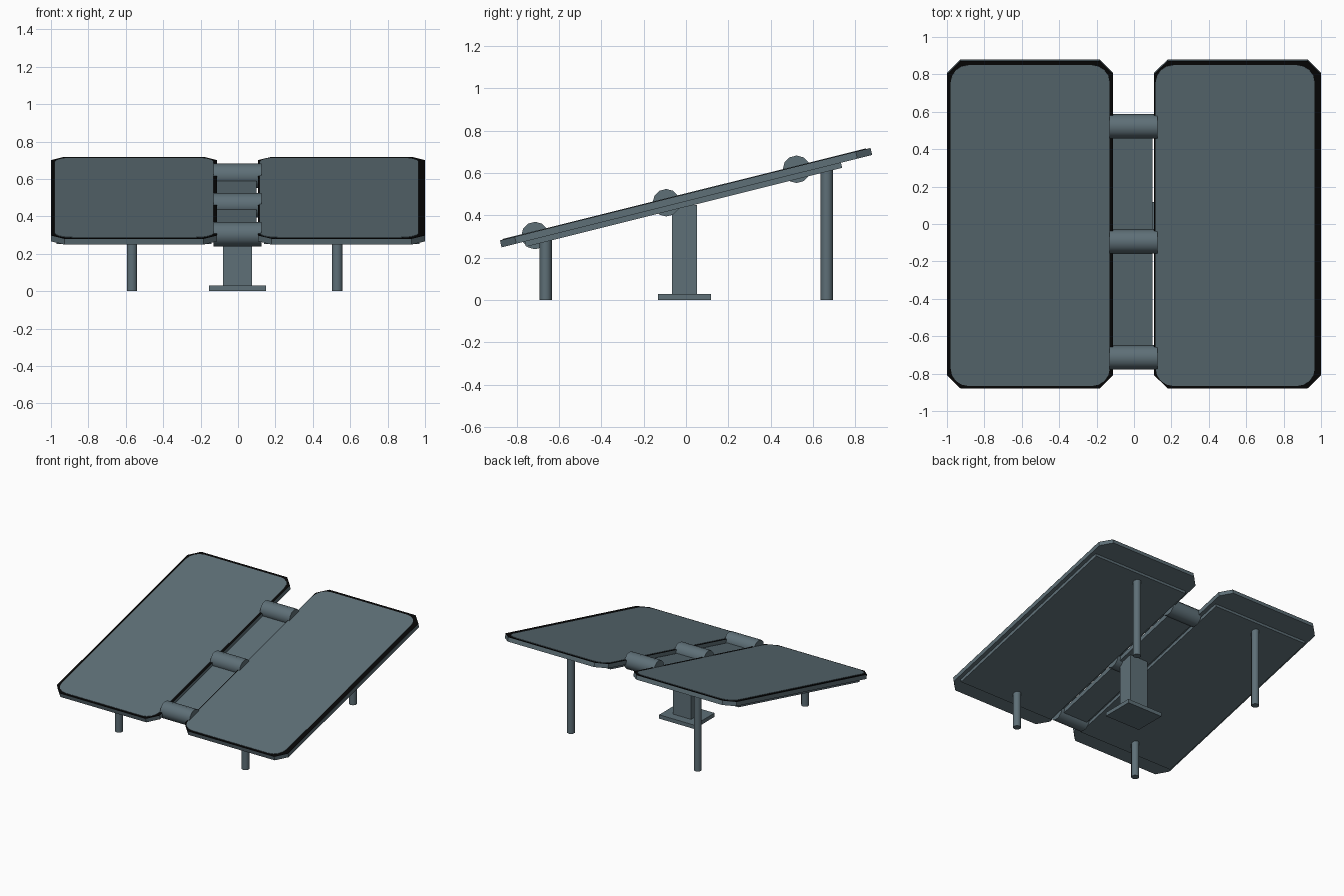
import bpy, bmesh, math
from mathutils import Matrix

if "Cube" in bpy.data.objects:
    bpy.data.objects.remove(bpy.data.objects["Cube"])

TILT = Matrix.Translation((0, 0, 0.485)) @ Matrix.Rotation(math.radians(14), 4, 'X')


def material(name, rgb):
    m = bpy.data.materials.new(name)
    m.diffuse_color = (*rgb, 1)
    m.use_nodes = True
    m.node_tree.nodes["Principled BSDF"].inputs["Base Color"].default_value = m.diffuse_color
    return m


GREY = material("slate grey", (0.112, 0.160, 0.185))
BLACK = material("black border", (0.002, 0.002, 0.002))


def finish(name, bm, mat, matrix=None):
    if matrix:
        bm.transform(matrix)
    bmesh.ops.recalc_face_normals(bm, faces=bm.faces)
    me = bpy.data.meshes.new(name)
    bm.to_mesh(me)
    bm.free()
    me.materials.append(mat)
    ob = bpy.data.objects.new(name, me)
    bpy.context.collection.objects.link(ob)
    return ob


def box(name, lo, hi, mat, matrix=None):
    bm = bmesh.new()
    bmesh.ops.create_cube(bm, size=1)
    for v in bm.verts:
        v.co = [l + (c + 0.5) * (h - l) for c, l, h in zip(v.co, lo, hi)]
    return finish(name, bm, mat, matrix)


def rounded_slab(name, x0, x1, y0, y1, z0, z1, r, steps, mat):
    """Slab with rounded (steps > 1) or chamfered (steps = 1) corners."""
    bm = bmesh.new()
    pts = []
    corners = [(x1 - r, y1 - r), (x0 + r, y1 - r), (x0 + r, y0 + r), (x1 - r, y0 + r)]
    for i, (cx, cy) in enumerate(corners):
        for k in range(steps + 1):
            a = math.pi / 2 * (i + k / steps)
            pts.append((cx + r * math.cos(a), cy + r * math.sin(a), z0))
    face = bm.faces.new([bm.verts.new(p) for p in pts])
    ext = bmesh.ops.extrude_face_region(bm, geom=[face])
    for g in ext["geom"]:
        if isinstance(g, bmesh.types.BMVert):
            g.co.z = z1
    return finish(name, bm, mat, TILT)


def cylinder(name, radius, depth, sides, matrix):
    bm = bmesh.new()
    bmesh.ops.create_cone(bm, cap_ends=True, segments=sides, radius1=radius,
                          radius2=radius, depth=depth)
    ob = finish(name, bm, GREY, matrix)
    bpy.ops.object.select_all(action='DESELECT')
    ob.select_set(True)
    bpy.context.view_layer.objects.active = ob
    bpy.ops.object.shade_smooth_by_angle(angle=math.radians(50))


# Two tilted panels: slab, black border, inset surface and backing plate
for side, x0, x1, s0, s1 in (("left", -1, -0.112, -0.98, -0.13),
                             ("right", 0.108, 1, 0.116, 0.966)):
    rounded_slab(side + "_panel", x0, x1, -0.902, 0.902, -0.018, 0.014, 0.072, 1, GREY)
    rounded_slab(side + "_border", x0, x1, -0.902, 0.902, 0.014, 0.016, 0.072, 1, BLACK)
    rounded_slab(side + "_surface", s0, s1, -0.888, 0.880, 0.016, 0.019, 0.095, 4, GREY)
    box(side + "_backing", (x0 + 0.03, -0.79, -0.043), (x1 - 0.03, 0.75, -0.018), GREY, TILT)

# Centre strip and three hinge barrels joining the panels
box("centre_strip", (-0.112, -0.735, -0.043), (0.1, 0.54, -0.01), GREY, TILT)
for y, z in ((0.522, 0.618), (-0.093, 0.46), (-0.713, 0.305)):
    cylinder("hinge", 0.065, 0.255, 12,
             Matrix.Translation((-0.003, y, z)) @ Matrix.Rotation(math.pi / 2, 4, 'Y'))

# Centre post on its base plate
box("post", (-0.08, -0.065, 0.0), (0.075, 0.052, 0.45), GREY)
box("base_plate", (-0.155, -0.132, 0.0), (0.15, 0.118, 0.03), GREY)

# Four round legs
for x in (-0.567, 0.53):
    for y, top in ((-0.663, 0.29), (0.665, 0.62)):
        cylinder("leg", 0.029, top, 10, Matrix.Translation((x, y, top / 2)))
